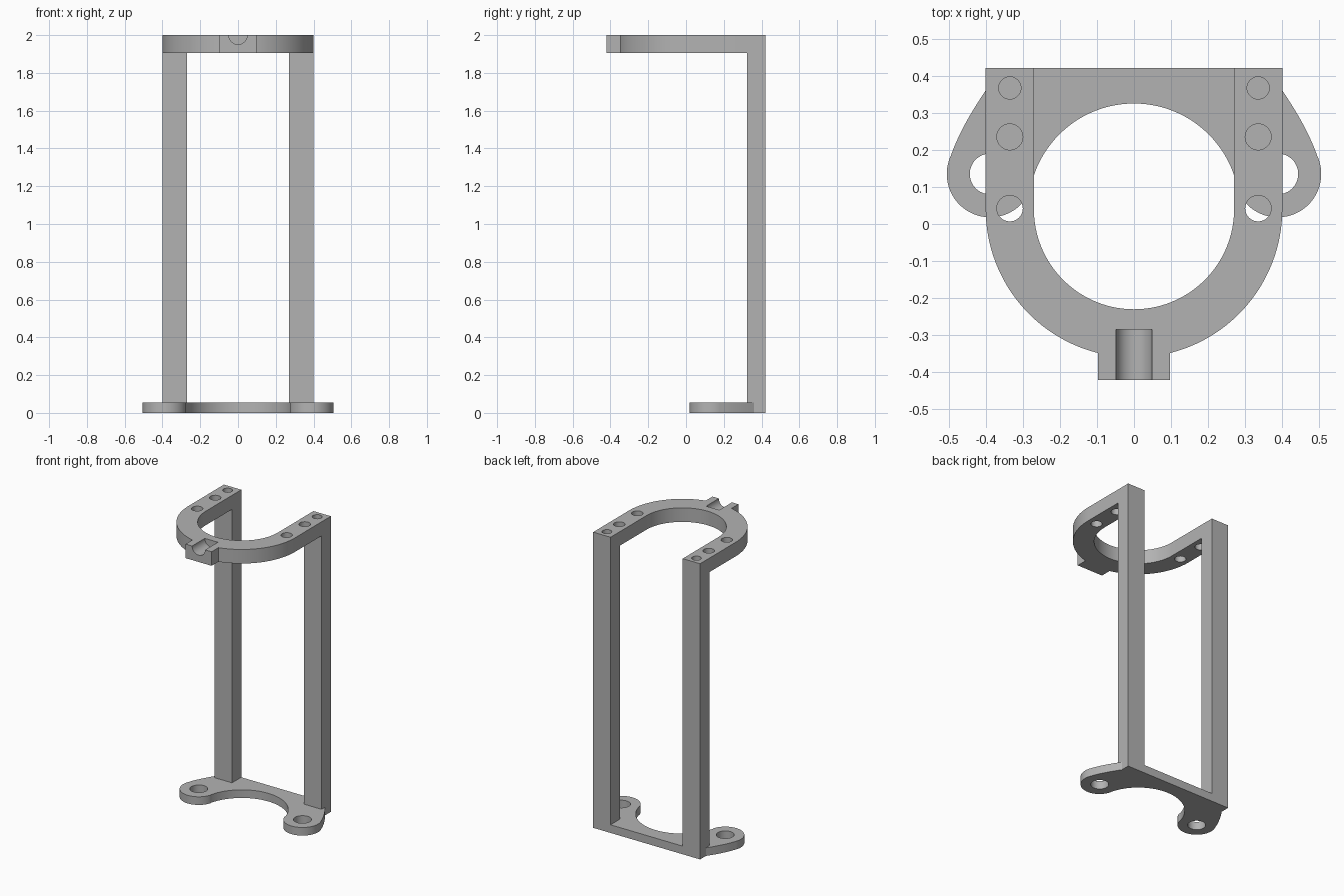
import bpy, bmesh
from math import radians, cos, sin, pi
from mathutils import Vector, Matrix

if "Cube" in bpy.data.objects:
    bpy.data.objects.remove(bpy.data.objects["Cube"], do_unlink=True)

HALF_W, LEG_IN, BACK = 0.4, 0.27, 0.421
BASE_TOP, RING_LOW, TOP = 0.055, 1.905, 2.0
CENTRE_Y = 0.04
EAR = (0.388, 0.135)

grey = bpy.data.materials.new("plain grey")
grey.use_nodes = True
colour = (0.45, 0.45, 0.45, 1)
grey.diffuse_color = colour
grey.node_tree.nodes["Principled BSDF"].inputs["Base Color"].default_value = colour


def arc(centre, radius, start, end, steps=32):
    angles = [radians(start + (end - start) * i / steps) for i in range(steps + 1)]
    return [(centre[0] + radius * cos(a), centre[1] + radius * sin(a)) for a in angles]


def mirrored(half):
    """Close a half outline that starts on the centre line by mirroring it in x."""
    return half + [(-x, y) for x, y in reversed(half) if x > 1e-5]


def link(name, bm):
    bmesh.ops.recalc_face_normals(bm, faces=bm.faces)
    mesh = bpy.data.meshes.new(name)
    bm.to_mesh(mesh)
    bm.free()
    mesh.materials.append(grey)
    obj = bpy.data.objects.new(name, mesh)
    bpy.context.collection.objects.link(obj)
    return obj


def prism(name, outline, low, high):
    bm = bmesh.new()
    face = bm.faces.new([bm.verts.new((x, y, low)) for x, y in outline])
    result = bmesh.ops.extrude_face_region(bm, geom=[face], use_keep_orig=True)
    moved = [v for v in result["geom"] if isinstance(v, bmesh.types.BMVert)]
    bmesh.ops.translate(bm, verts=moved, vec=(0, 0, high - low))
    return link(name, bm)


def cylinder(name, location, radius, depth, along_y=False):
    bm = bmesh.new()
    turn = Matrix.Rotation(pi / 2 if along_y else 0, 4, "X")
    bmesh.ops.create_cone(bm, cap_ends=True, segments=48, radius1=radius, radius2=radius,
                          depth=depth, matrix=Matrix.Translation(location) @ turn)
    return link(name, bm)


def cut(obj, cutters):
    """Subtract the cutters, keep the result as plain mesh and drop the cutters."""
    for cutter in cutters:
        cutter.hide_render = True
        mod = obj.modifiers.new("cut", "BOOLEAN")
        mod.operation, mod.solver, mod.object = "DIFFERENCE", "EXACT", cutter
    graph = bpy.context.evaluated_depsgraph_get()
    mesh = bpy.data.meshes.new_from_object(obj.evaluated_get(graph))
    obj.modifiers.clear()
    obj.data = mesh
    for cutter in cutters:
        bpy.data.objects.remove(cutter, do_unlink=True)


# Top ring: horseshoe with a front tab
tab_w, tab_y = 0.097, -0.421
outer = [p for p in arc((0, CENTRE_Y), HALF_W, -90, 0, 48) if p[0] > tab_w]
half = [(tab_w, tab_y), (tab_w, -0.348)] + outer + [(HALF_W, BACK), (LEG_IN, BACK)]
half += arc((0, CENTRE_Y), LEG_IN, 0, -90, 48)[:-1]
inner_front = [(0, CENTRE_Y - LEG_IN)]
outline = half + inner_front + [(-x, y) for x, y in reversed(half)]
top_ring = prism("top_ring", outline, RING_LOW, TOP)

# Screw holes in both arms, and the half-round groove in the tab
cutters = [cylinder("hole_cutter", (side * 0.335, y, TOP - 0.05), r, 0.3)
           for side in (-1, 1) for y, r in ((0.367, 0.03), (0.235, 0.035), (0.042, 0.035))]
groove_end = -0.285
cutters.append(cylinder("groove_cutter", (0, groove_end - 0.15, TOP), 0.049, 0.3, True))
cut(top_ring, cutters)

# Base plate: scooped front, rounded ears, sides sweeping back to the legs
half = arc((0, CENTRE_Y), 0.285, 90, 13.8, 40)
half += arc(EAR, 0.117, 193.8, 385, 48)[1:]
start, bend, end = Vector(half[-1]), Vector((0.467, 0.262)), Vector((HALF_W, 0.36))
for i in range(1, 13):
    t = i / 12
    half.append(tuple((1 - t) ** 2 * start + 2 * t * (1 - t) * bend + t * t * end))
half.append((HALF_W, BACK))
base_plate = prism("base_plate", mirrored(half), 0, BASE_TOP)
cut(base_plate, [cylinder("ear_cutter", (side * EAR[0], EAR[1], 0), 0.055, 0.3)
                 for side in (-1, 1)])

# Legs between the base plate and the ring
legs = []
for name, side in (("right_leg", -1), ("left_leg", 1)):
    corners = [(side * x, y) for x, y in ((LEG_IN, 0.322), (HALF_W, 0.322),
                                          (HALF_W, BACK), (LEG_IN, BACK))]
    legs.append(prism(name, corners, BASE_TOP, RING_LOW))

# Smooth the curved walls, keep the edges sharp
bpy.ops.object.select_all(action="DESELECT")
for obj in [top_ring, base_plate] + legs:
    obj.select_set(True)
bpy.context.view_layer.objects.active = top_ring
bpy.ops.object.shade_smooth_by_angle(angle=radians(30))
